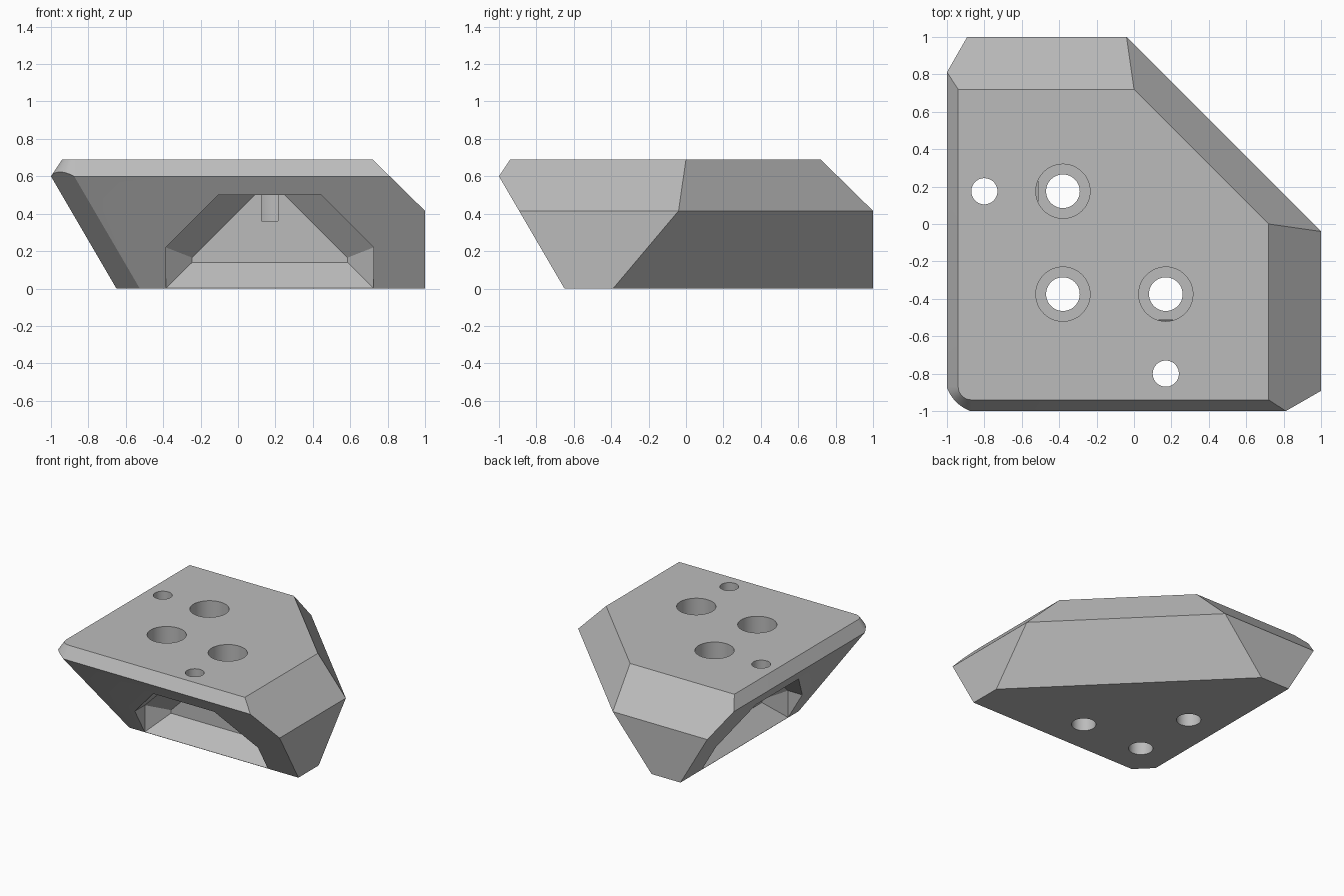
import bpy, bmesh, math
from mathutils import Vector

cube = bpy.data.objects.get("Cube")
if cube:
    bpy.data.objects.remove(cube, do_unlink=True)

TOP, RIM = 0.69, 0.60

grey = bpy.data.materials.new("neutral grey")
grey.use_nodes = True
colour = (0.5, 0.5, 0.5, 1)
grey.diffuse_color = colour
grey.node_tree.nodes["Principled BSDF"].inputs["Base Color"].default_value = colour


def make_object(name, bm):
    bmesh.ops.recalc_face_normals(bm, faces=bm.faces)
    mesh = bpy.data.meshes.new(name)
    bm.to_mesh(mesh)
    bm.free()
    obj = bpy.data.objects.new(name, mesh)
    bpy.context.collection.objects.link(obj)
    mesh.materials.append(grey)
    return obj


def loft(rings):
    """Skin a list of equally long point rings and cap both ends."""
    bm = bmesh.new()
    loops = [[bm.verts.new(p) for p in ring] for ring in rings]
    for a, b in zip(loops, loops[1:]):
        for i in range(len(a)):
            j = (i + 1) % len(a)
            bm.faces.new((a[i], a[j], b[j], b[i]))
    bm.faces.new(loops[0])
    bm.faces.new(loops[-1])
    return bm


def slice_off(bm, point, normal):
    """Remove everything on the normal side of a plane and close the cut."""
    cut = bmesh.ops.bisect_plane(bm, geom=bm.verts[:] + bm.edges[:] + bm.faces[:],
                                 dist=1e-5, plane_co=point,
                                 plane_no=Vector(normal).normalized(), clear_outer=True)
    edges = [e for e in cut["geom_cut"] if isinstance(e, bmesh.types.BMEdge)]
    bmesh.ops.holes_fill(bm, edges=edges, sides=0)


def subtract(body, cutter):
    cutter.hide_render = True
    mod = body.modifiers.new("cut", "BOOLEAN")
    mod.operation, mod.solver, mod.object = "DIFFERENCE", "EXACT", cutter
    bpy.context.view_layer.objects.active = body
    bpy.ops.object.modifier_apply(modifier=mod.name)
    bpy.data.objects.remove(cutter, do_unlink=True)


# Block: a square that flares to the rim, with one rounded corner
def outline(low, radius, z, steps=10):
    centre = low + radius
    ring = [(1, 1, z), (low, 1, z)]
    for i in range(steps + 1):
        a = math.pi + math.pi / 2 * i / steps
        ring.append((centre + radius * math.cos(a), centre + radius * math.sin(a), z))
    return ring + [(1, low, z)]


bm = loft([outline(-0.65, 0.13, 0), outline(-1, 0.13, RIM), outline(-0.94, 0.07, TOP)])
slice_off(bm, (1, 0, 0.415), (1, 0, 1.018))             # side chamfer
slice_off(bm, (0, 1, 0.415), (0, 1, 1.018))             # back chamfer
slice_off(bm, (0.48, 0.48, 0.415), (1, 1, 0.873))       # upper diagonal
slice_off(bm, (0.48, 0.48, 0.415), (1, 1, -0.843))      # undercut diagonal
slice_off(bm, (-0.5875, -0.5875, 0), (-1, -1, -1.167))  # flat under the round corner
body = make_object("corner_block", bm)


# Recesses: an arch with a tapered end, one per slanted side
def arch(y, half, low, shoulder, crown):
    right = [(half, low), (half, shoulder), (crown, 0.5)]
    pts = right + [(-x, z) for x, z in reversed(right)]
    return [(0.17 + x, y, z) for x, z in pts]


for swap in (False, True):
    rings = [arch(-1.3, 0.555, 0.002, 0.22, 0.275),
             arch(-0.65, 0.555, 0.002, 0.22, 0.275),
             arch(-0.513, 0.415, 0.14, 0.165, 0.08)]
    if swap:
        rings = [[(y, x, z) for x, y, z in ring] for ring in rings]
    subtract(body, make_object("recess_cutter", loft(rings)))


# Holes: three counterbored bolt holes and two small pin holes
def drill(x, y, radius, bottom):
    bm = bmesh.new()
    bmesh.ops.create_cone(bm, cap_ends=True, segments=48, radius1=radius,
                          radius2=radius, depth=1 - bottom)
    bmesh.ops.translate(bm, verts=bm.verts, vec=(x, y, (1 + bottom) / 2))
    subtract(body, make_object("hole_cutter", bm))


for x, y in ((-0.38, 0.175), (-0.38, -0.375), (0.17, -0.375)):
    drill(x, y, 0.145, 0.36)
    drill(x, y, 0.09, -0.2)
for x, y in ((-0.8, 0.175), (0.17, -0.8)):
    drill(x, y, 0.07, 0.4)

# Smooth the round walls, keep the flat faces crisp
bpy.ops.object.select_all(action="DESELECT")
body.select_set(True)
bpy.context.view_layer.objects.active = body
bpy.ops.object.shade_smooth_by_angle(angle=math.radians(25))
